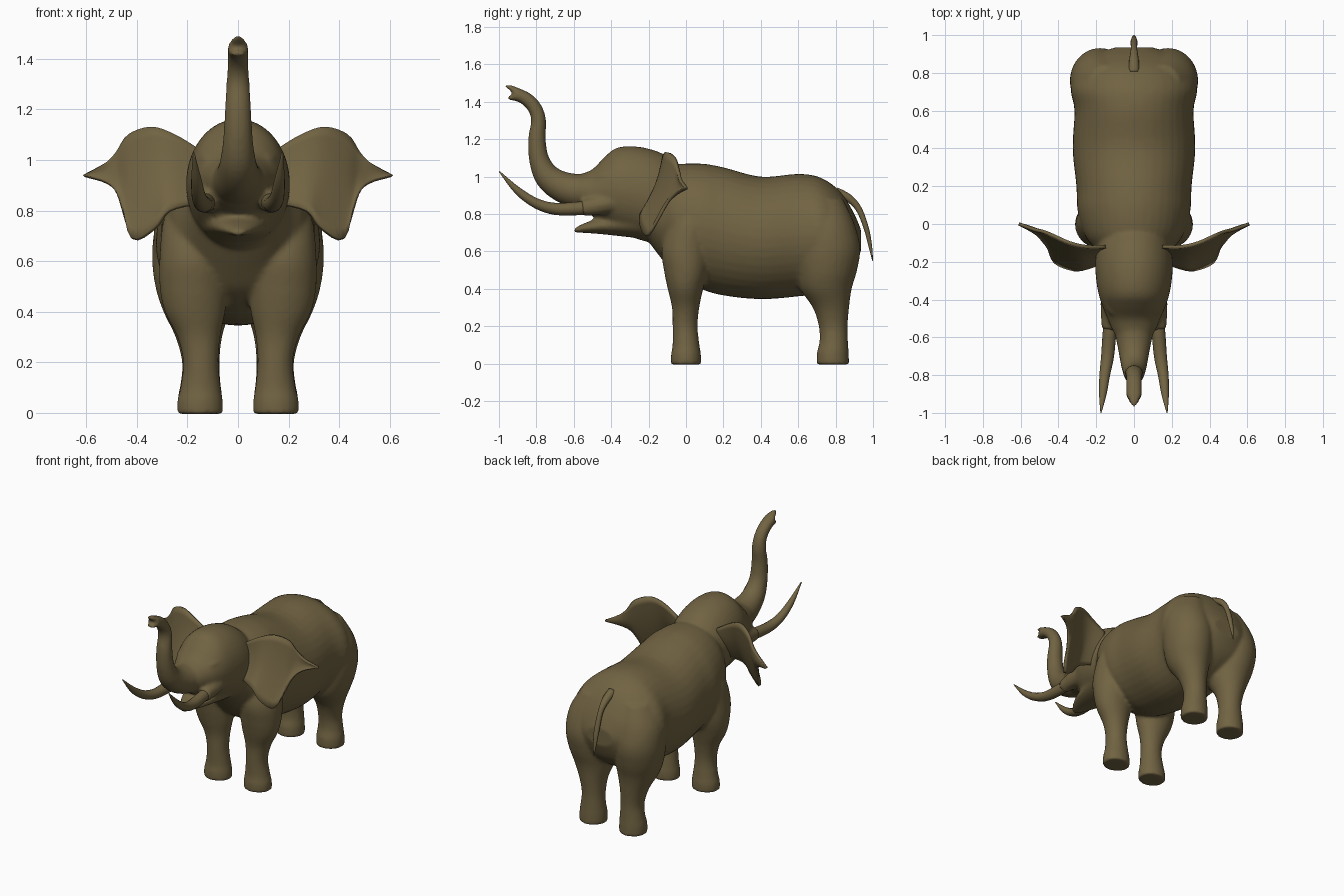
import bpy, bmesh, math
from mathutils import Vector

hide = bpy.data.materials.new("olive brown")
hide.diffuse_color = (0.165, 0.125, 0.055, 1)


def spline(pts, steps):
    """Smooth curve through rows of numbers."""
    out = []
    n = len(pts)
    for i in range(n - 1):
        p0, p1, p2, p3 = pts[max(i - 1, 0)], pts[i], pts[i + 1], pts[min(i + 2, n - 1)]
        for s in range(steps):
            t = s / steps
            out.append([0.5 * (2 * b + (c - a) * t + (2 * a - 5 * b + 4 * c - d) * t * t
                               + (3 * b - a - 3 * c + d) * t ** 3)
                        for a, b, c, d in zip(p0, p1, p2, p3)])
    out.append(list(pts[-1]))
    return out


def loft(bm, sections, axis=None, sides=28, steps=4, flip=1):
    """Closed tube through (x, y, z, half width, half depth) sections."""
    rows = spline(sections, steps)
    rings = []
    for i, (x, y, z, a, b) in enumerate(rows):
        if axis:
            t = Vector(axis)
        else:
            t = (Vector(rows[min(i + 1, len(rows) - 1)][:3]) - Vector(rows[max(i - 1, 0)][:3])).normalized()
        u = Vector((1, 0, 0))
        u = (u - t * u.dot(t)).normalized()
        v = t.cross(u)
        ring = []
        for k in range(sides):
            ang = 2 * math.pi * k / sides
            p = Vector((x, y, z)) + u * a * math.cos(ang) + v * b * math.sin(ang)
            ring.append(bm.verts.new((p.x * flip, p.y, p.z)))
        rings.append(ring)
    faces = [bm.faces.new(rings[0]), bm.faces.new(rings[-1])]
    for r, q in zip(rings, rings[1:]):
        for k in range(sides):
            m = (k + 1) % sides
            faces.append(bm.faces.new((r[k], r[m], q[m], q[k])))
    bmesh.ops.recalc_face_normals(bm, faces=faces)


def make(name, bm):
    me = bpy.data.meshes.new(name)
    bm.to_mesh(me)
    bm.free()
    me.materials.append(hide)
    for p in me.polygons:
        p.use_smooth = True
    ob = bpy.data.objects.new(name, me)
    bpy.context.collection.objects.link(ob)
    return ob


def profile(rows):
    """(y, top, bottom, half width) rows to loft sections."""
    return [(0, y, (t + b) / 2, w, (t - b) / 2) for y, t, b, w in rows]


Y, Z = (0, 1, 0), (0, 0, 1)
skin = bmesh.new()

# torso
loft(skin, profile([
    (-0.22, 0.98, 0.68, 0.16), (-0.13, 1.03, 0.56, 0.21), (-0.05, 1.065, 0.47, 0.265),
    (0.08, 1.07, 0.40, 0.30), (0.2, 1.05, 0.365, 0.305), (0.4, 1.0, 0.345, 0.325),
    (0.6, 1.015, 0.36, 0.315), (0.72, 0.995, 0.38, 0.335), (0.82, 0.925, 0.43, 0.29),
    (0.89, 0.82, 0.5, 0.22), (0.935, 0.72, 0.6, 0.1)]), Y, sides=40)

# skull
loft(skin, profile([
    (0.0, 1.03, 0.75, 0.14), (-0.1, 1.11, 0.64, 0.19), (-0.2, 1.15, 0.65, 0.205),
    (-0.3, 1.163, 0.68, 0.20), (-0.38, 1.15, 0.71, 0.185), (-0.44, 1.10, 0.75, 0.165),
    (-0.50, 1.04, 0.79, 0.14), (-0.56, 1.015, 0.82, 0.115), (-0.62, 1.0, 0.86, 0.08)]), Y, sides=40)

# lower jaw
loft(skin, [(0, -0.25, 0.76, 0.15, 0.09), (0, -0.38, 0.745, 0.12, 0.06), (0, -0.48, 0.735, 0.09, 0.04),
            (0, -0.56, 0.722, 0.05, 0.022), (0, -0.598, 0.712, 0.02, 0.01)], Y)

# raised trunk with two lips at the tip
loft(skin, [(0, -0.45, 0.92, 0.12, 0.1), (0, -0.56, 0.92, 0.105, 0.095), (0, -0.66, 0.945, 0.085, 0.083),
            (0, -0.74, 1.0, 0.07, 0.07), (0, -0.785, 1.09, 0.058, 0.054), (0, -0.797, 1.2, 0.052, 0.047),
            (0, -0.788, 1.3, 0.046, 0.04), (0, -0.81, 1.37, 0.042, 0.038), (0, -0.86, 1.42, 0.042, 0.036),
            (0, -0.92, 1.445, 0.042, 0.034)])
loft(skin, [(0, -0.86, 1.438, 0.035, 0.02), (0, -0.92, 1.466, 0.034, 0.017), (0, -0.966, 1.49, 0.01, 0.008)])
loft(skin, [(0, -0.86, 1.41, 0.035, 0.02), (0, -0.92, 1.422, 0.034, 0.015), (0, -0.955, 1.418, 0.025, 0.01)])

for s in (1, -1):
    # front leg
    loft(skin, [(0.15, 0, -0.004, 0.091, 0.081), (0.15, 0, 0.05, 0.09, 0.08), (0.148, 0, 0.1, 0.08, 0.072),
                (0.147, -0.005, 0.2, 0.07, 0.067), (0.155, -0.002, 0.3, 0.085, 0.073),
                (0.17, -0.003, 0.4, 0.12, 0.095), (0.175, 0, 0.5, 0.135, 0.118),
                (0.175, 0, 0.62, 0.135, 0.13), (0.165, 0.03, 0.78, 0.125, 0.11),
                (0.14, 0.05, 0.9, 0.07, 0.07)], Z, flip=s)
    # hind leg
    loft(skin, [(0.15, 0.785, -0.004, 0.089, 0.087), (0.15, 0.785, 0.06, 0.088, 0.085),
                (0.148, 0.79, 0.12, 0.079, 0.076), (0.147, 0.787, 0.2, 0.074, 0.077),
                (0.155, 0.775, 0.3, 0.092, 0.097), (0.165, 0.748, 0.4, 0.13, 0.138),
                (0.175, 0.752, 0.5, 0.152, 0.163), (0.18, 0.757, 0.62, 0.16, 0.175),
                (0.175, 0.74, 0.75, 0.148, 0.16), (0.15, 0.72, 0.88, 0.1, 0.12)], Z, flip=s)
    # tusk socket
    loft(skin, [(0.115, -0.33, 0.88, 0.06, 0.06), (0.125, -0.45, 0.85, 0.052, 0.052),
                (0.13, -0.555, 0.832, 0.042, 0.044)], flip=s)
    # brow ridge
    loft(skin, [(0.13, -0.36, 1.0, 0.03, 0.03), (0.128, -0.42, 1.008, 0.028, 0.022),
                (0.11, -0.47, 1.0, 0.02, 0.02)], flip=s)

body = make("body", skin)
m = body.modifiers.new("fuse", 'REMESH')
m.mode = 'VOXEL'
m.voxel_size = 0.011
m.use_smooth_shade = True
m = body.modifiers.new("soften", 'SMOOTH')
m.factor = 0.5
m.iterations = 6

# tusks
bm = bmesh.new()
for s in (1, -1):
    loft(bm, [(0.12, -0.48, 0.84, 0.035, 0.035), (0.13, -0.58, 0.83, 0.036, 0.036),
              (0.14, -0.7, 0.828, 0.034, 0.032), (0.155, -0.8, 0.857, 0.028, 0.027),
              (0.165, -0.9, 0.925, 0.02, 0.02), (0.175, -0.998, 1.028, 0.003, 0.003)], sides=16, flip=s)
make("tusks", bm)

# tail
bm = bmesh.new()
loft(bm, [(0, 0.80, 0.915, 0.03, 0.03), (0, 0.87, 0.885, 0.025, 0.022), (0, 0.925, 0.825, 0.017, 0.017),
          (0, 0.965, 0.72, 0.018, 0.014), (0, 0.985, 0.63, 0.012, 0.01), (0, 0.998, 0.55, 0.002, 0.002)], sides=14)
make("tail", bm)

# eyes
bm = bmesh.new()
bmesh.ops.create_uvsphere(bm, u_segments=16, v_segments=10, radius=0.024)
bmesh.ops.translate(bm, verts=bm.verts, vec=(0.137, -0.425, 0.975))
make("eyes", bm).modifiers.new("pair", 'MIRROR')

# ears: cupped sheet between an upper and a lower edge
top = spline([(0.15, -0.12, 1.04), (0.25, -0.12, 1.10), (0.34, -0.10, 1.13), (0.43, -0.06, 1.10),
              (0.48, -0.04, 1.03), (0.53, -0.03, 0.985), (0.61, 0, 0.942)], 4)
low = spline([(0.15, -0.2, 0.83), (0.27, -0.24, 0.80), (0.33, -0.24, 0.73), (0.42, -0.2, 0.69),
              (0.47, -0.11, 0.85), (0.52, -0.05, 0.91), (0.61, 0, 0.936)], 4)
bm = bmesh.new()
grid = []
for a, b in zip(top, low):
    col = []
    for j in range(11):
        t = j / 10
        p = Vector(a).lerp(Vector(b), t)
        p.y += 0.02 * math.sin(math.pi * t) * min(1, (0.61 - p.x) / 0.15)
        col.append(bm.verts.new(p))
    grid.append(col)
for c, d in zip(grid, grid[1:]):
    for j in range(10):
        bm.faces.new((c[j], c[j + 1], d[j + 1], d[j]))
bmesh.ops.recalc_face_normals(bm, faces=bm.faces)
ears = make("ears", bm)
m = ears.modifiers.new("thickness", 'SOLIDIFY')
m.thickness = 0.018
m.offset = 0
ears.modifiers.new("pair", 'MIRROR')
